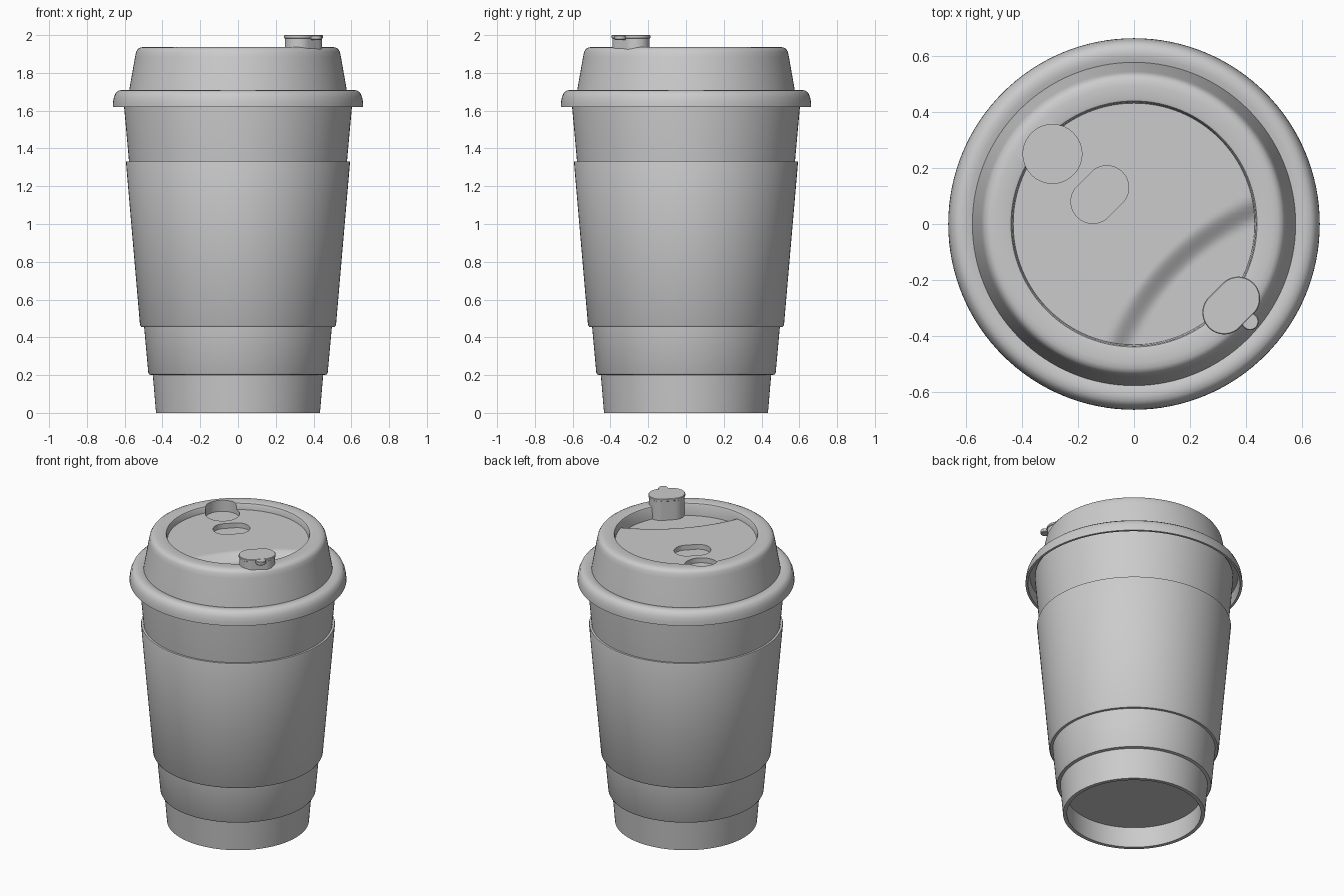
import bpy, bmesh, math

if "Cube" in bpy.data.objects:
    bpy.data.objects.remove(bpy.data.objects["Cube"])

SEG = 128


def finish(name, bm, angle=35):
    bmesh.ops.recalc_face_normals(bm, faces=bm.faces)
    me = bpy.data.meshes.new(name)
    bm.to_mesh(me)
    bm.free()
    ob = bpy.data.objects.new(name, me)
    bpy.context.collection.objects.link(ob)
    smooth(ob, angle)
    return ob


def smooth(ob, angle=35):
    bpy.ops.object.select_all(action='DESELECT')
    ob.select_set(True)
    bpy.context.view_layer.objects.active = ob
    bpy.ops.object.shade_smooth_by_angle(angle=math.radians(angle))


def lathe(profile, closed=False):
    """Revolve (radius, z) points round the z axis."""
    bm = bmesh.new()
    rings = []
    for r, z in profile:
        n = 1 if r == 0 else SEG
        rings.append([bm.verts.new((r * math.cos(2 * math.pi * i / SEG),
                                    r * math.sin(2 * math.pi * i / SEG), z)) for i in range(n)])
    pairs = list(zip(rings, rings[1:]))
    if closed:
        pairs.append((rings[-1], rings[0]))
    for a, b in pairs:
        for i in range(SEG):
            j = (i + 1) % SEG
            quad = [a[i % len(a)], a[j % len(a)], b[j % len(b)], b[i % len(b)]]
            bm.faces.new(list(dict.fromkeys(quad)))
    return bm


def capsule(bm, x, y, r, off, levels):
    """Rounded prism stretched along the x=y diagonal; levels = (z, inset)."""
    n, rings = 64, []
    for z, inset in levels:
        ring = []
        for i in range(n):
            a = 2 * math.pi * (i + 0.5) / n
            s = off if math.cos(a - math.pi / 4) > 0 else -off
            ring.append(bm.verts.new((x + s + (r - inset) * math.cos(a),
                                      y + s + (r - inset) * math.sin(a), z)))
        rings.append(ring)
    for a, b in zip(rings, rings[1:]):
        for i in range(n):
            j = (i + 1) % n
            bm.faces.new((a[i], a[j], b[j], b[i]))
    bm.faces.new(rings[0])
    bm.faces.new(rings[-1])


# Paper cup: recessed base, stepped foot, tapering wall and hollow inside
finish("cup", lathe([
    (0, 0.14), (0.415, 0.14), (0.41, 0.0), (0.434, 0.0), (0.451, 0.2),
    (0.47, 0.203), (0.475, 0.212), (0.497, 0.455), (0.577, 1.33), (0.605, 1.64),
    (0.605, 1.675), (0.59, 1.675), (0.56, 1.33), (0.435, 0.17), (0, 0.17)]))

# Cardboard sleeve
finish("sleeve", lathe([
    (0.495, 0.456), (0.513, 0.456), (0.519, 0.466), (0.593, 1.325), (0.591, 1.332),
    (0.575, 1.332)], closed=True))

# Lid: rolled rim, sloped wall, rounded top edge and sunken top
FLOOR, EDGE, RINGS = 1.895, 0.431, 44
lid_profile = [
    (0, 1.80), (0.525, 1.80), (0.55, 1.69), (0.638, 1.685), (0.648, 1.62), (0.663, 1.62),
    (0.662, 1.645), (0.657, 1.672), (0.647, 1.694), (0.632, 1.706), (0.612, 1.71),
    (0.594, 1.708), (0.577, 1.703), (0.545, 1.885), (0.539, 1.912), (0.53, 1.927),
    (0.515, 1.935), (0.495, 1.937), (0.448, 1.937), (0.439, 1.934), (0.435, 1.926)]
lid_profile += [(EDGE * (1 - i / RINGS), FLOOR) for i in range(RINGS)] + [(0, FLOOR)]
bm = lathe(lid_profile)

# Crescent well that slopes down at the drinking side
for v in bm.verts:
    if abs(v.co.z - FLOOR) < 1e-4 and v.co.xy.length < EDGE + 0.001:
        t = (0.96 - math.hypot(v.co.x - 0.79, v.co.y + 0.79)) / 0.09
        t = min(max(t, 0), 1)
        v.co.z -= 0.04 * t * t * (3 - 2 * t)
lid = finish("lid", bm)

# Round parking socket and drinking recess cut into the lid
for name, x, y, r, off, z in (("socket_cutter", -0.291, 0.25, 0.105, 0, 1.862),
                              ("recess_cutter", -0.122, 0.105, 0.078, 0.025, 1.862)):
    bm = bmesh.new()
    capsule(bm, x, y, r, off, [(z, 0), (2.1, 0)])
    cutter = finish(name, bm)
    cutter.hide_render = True
    mod = lid.modifiers.new(name, 'BOOLEAN')
    mod.operation, mod.solver, mod.object = 'DIFFERENCE', 'EXACT', cutter
    bpy.context.view_layer.objects.active = lid
    bpy.ops.object.modifier_apply(modifier=name)
    bpy.data.objects.remove(cutter)
smooth(lid)

# Stopper plug with a thin cap
bm = bmesh.new()
capsule(bm, 0.347, -0.291, 0.078, 0.025,
        [(1.845, 0.004), (1.982, 0.004), (1.985, 0), (1.997, 0), (2.0, 0.003)])
finish("stopper", bm)

# Finger tab on the stopper cap
bm = bmesh.new()
capsule(bm, 0.414, -0.348, 0.031, 0, [(1.975, 0.003), (1.979, 0), (1.995, 0), (1.999, 0.003)])
finish("stopper_tab", bm)
